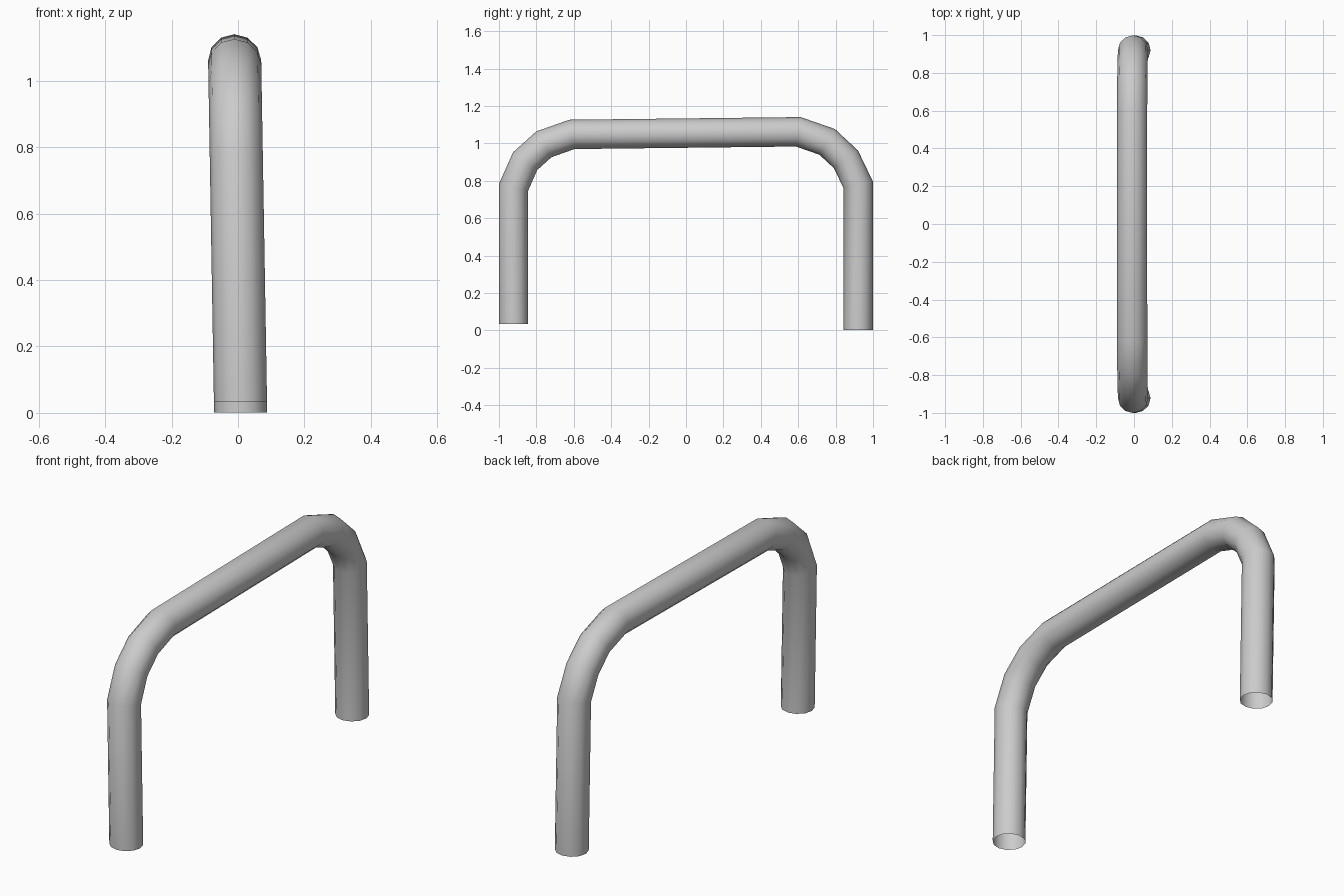
import bpy, bmesh, math
from mathutils import Vector

if "Cube" in bpy.data.objects:
    bpy.data.objects.remove(bpy.data.objects["Cube"])

SIDES = 12
R = 0.0785

# Centre line of the bent tube in the y-z plane
path = [Vector(p) for p in [
    (-0.922, 0.035), (-0.922, 0.765), (-0.86, 0.905), (-0.76, 0.995), (-0.61, 1.048),
    (0.60, 1.062), (0.755, 1.008), (0.855, 0.915), (0.92, 0.78), (0.92, 0.001)]]


def lean(z):
    # The whole arch leans slightly sideways
    return 0.008 - 0.017 * z


bm = bmesh.new()
rings = []
for i, p in enumerate(path):
    before = (p - path[i - 1]).normalized() if i > 0 else None
    after = (path[i + 1] - p).normalized() if i < len(path) - 1 else None
    before, after = before or after, after or before
    t = (before + after).normalized()
    n = Vector((-t.y, t.x)) / t.dot(before)      # mitred ring direction
    ring = []
    for k in range(SIDES):
        a = 2 * math.pi * k / SIDES
        q = p + n * (R * math.cos(a))
        ring.append(bm.verts.new((lean(q.y) + 0.08 * math.sin(a), q.x, q.y)))
    rings.append(ring)

# Tube wall, open at both feet
for r0, r1 in zip(rings, rings[1:]):
    for k in range(SIDES):
        j = (k + 1) % SIDES
        bm.faces.new((r0[k], r0[j], r1[j], r1[k]))
bmesh.ops.recalc_face_normals(bm, faces=bm.faces)
# Normals must face outwards
f = max(bm.faces, key=lambda f: f.calc_center_median().z)
if f.normal.z < 0:
    bmesh.ops.reverse_faces(bm, faces=bm.faces)
for f in bm.faces:
    f.smooth = True

mesh = bpy.data.meshes.new("bent_tube_arch")
bm.to_mesh(mesh)
bm.free()
bpy.context.collection.objects.link(bpy.data.objects.new("bent_tube_arch", mesh))
